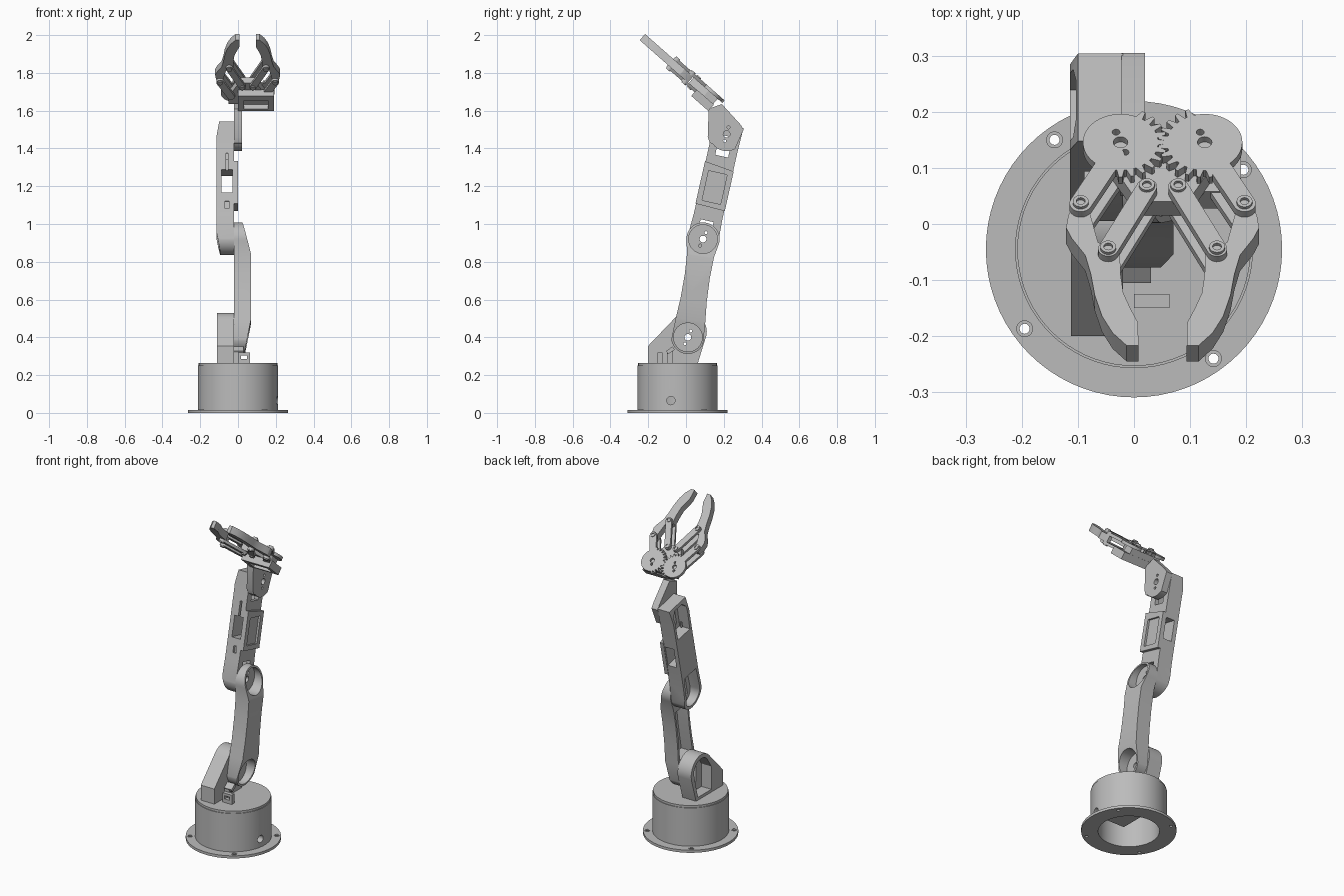
import bpy, bmesh
from math import sin, cos, pi, radians, atan2, hypot
from mathutils import Matrix, Vector

if "Cube" in bpy.data.objects:
    bpy.data.objects.remove(bpy.data.objects["Cube"])

grey = bpy.data.materials.new("plastic_grey")
grey.use_nodes = True
grey.diffuse_color = (0.5, 0.5, 0.5, 1)
grey.node_tree.nodes["Principled BSDF"].inputs["Base Color"].default_value = (0.5, 0.5, 0.5, 1)


def axes(a, b, c, origin=(0, 0, 0)):
    """Matrix from three column axes and an origin."""
    m = Matrix((a, b, c)).transposed().to_4x4()
    m.translation = origin
    return m


def arm_frame(y0, z0, y1, z1):
    """Frame in a side plane: across, along the arm, then x."""
    d = Vector((0, y1 - y0, z1 - z0))
    length = d.length
    d.normalize()
    return axes((0, d.z, -d.y), d, (1, 0, 0), (0, y0, z0)), length


def prism(name, pts, lo, hi, m=Matrix()):
    """Extrude a closed outline from lo to hi along the frame's third axis."""
    bm = bmesh.new()
    rings = [[bm.verts.new((p[0], p[1], h)) for p in pts] for h in (lo, hi)]
    n = len(pts)
    bm.faces.new(rings[0][::-1])
    bm.faces.new(rings[1])
    for i in range(n):
        j = (i + 1) % n
        bm.faces.new((rings[0][i], rings[0][j], rings[1][j], rings[1][i]))
    bmesh.ops.recalc_face_normals(bm, faces=bm.faces)
    me = bpy.data.meshes.new(name)
    bm.to_mesh(me)
    bm.free()
    me.transform(m)
    me.materials.append(grey)
    ob = bpy.data.objects.new(name, me)
    bpy.context.collection.objects.link(ob)
    return ob


def arc(cx, cy, r, a0, a1, n=16):
    return [(cx + r * cos(radians(a0 + (a1 - a0) * i / n)),
             cy + r * sin(radians(a0 + (a1 - a0) * i / n))) for i in range(n + 1)]


def circle(cx, cy, r, n=32):
    return arc(cx, cy, r, 0, 360, n)[:-1]


def rect(x0, x1, y0, y1):
    return [(x0, y0), (x1, y0), (x1, y1), (x0, y1)]


def capsule(x0, y0, x1, y1, r):
    a = atan2(y1 - y0, x1 - x0) * 180 / pi
    return arc(x1, y1, r, a - 90, a + 90, 12) + arc(x0, y0, r, a + 90, a + 270, 12)


def cut(ob, *cutters):
    """Subtract the cutters and discard them."""
    for c in cutters:
        mod = ob.modifiers.new("cut", "BOOLEAN")
        mod.object, mod.solver = c, "EXACT"
    dg = bpy.context.evaluated_depsgraph_get()
    me = bpy.data.meshes.new_from_object(ob.evaluated_get(dg))
    ob.modifiers.clear()
    ob.data = me
    for c in cutters:
        bpy.data.objects.remove(c)
    return ob


def horn_holes(cx, cy, lo, hi, m):
    """Centre hole with two screw holes."""
    return [prism("hole", circle(cx + dx, cy + dy, r, 16), lo, hi, m)
            for dx, dy, r in ((0, 0, .018), (.01, .036, .008), (-.01, -.036, .008))]


TURN = Matrix(((0, 0, 1, 0), (1, 0, 0, 0), (0, 1, 0, 0), (0, 0, 0, 1)))
SIDE = axes((0, 1, 0), (0, 0, 1), (1, 0, 0))

# Base drum with flange, hollow below
CY = -.045
flange = prism("base_flange", circle(0, CY, .264, 72), 0, .016)
cut(flange, prism("bore", circle(0, CY, .17, 64), -.1, .1),
    *[prism("hole", circle(.241 * cos(radians(a)), CY + .241 * sin(radians(a)), .009, 16), -.1, .1)
      for a in (36, 126, 216, 306)])
for a in (36, 126, 216, 306):
    x, y = .241 * cos(radians(a)), CY + .241 * sin(radians(a))
    cut(prism("flange_washer", circle(x, y, .015, 20), .01, .019),
        prism("hole", circle(x, y, .009, 16), -.1, .1))
drum = prism("base_drum", circle(0, CY, .212, 72), .01, .25)
cut(drum, prism("bore", circle(0, CY, .17, 64), -.1, .225),
    prism("cable_hole", circle(-.08, .065, .022), .1, .4, SIDE))
prism("turntable", circle(0, CY, .208, 72), .249, .263)
prism("base_servo", rect(-.06, .06, -.16, .02), .1, .24)

# Shoulder bracket, a shell open on one side
outer = [(.06, .255), (.108, .41)] + arc(.01, .43, .1, 0, 140) + [(-.2, .355), (-.2, .255)]
inner = [(.045, .28), (.08, .42)] + arc(.01, .43, .075, 0, 135) + [(-.085, .42), (-.085, .28)]
shoulder = prism("shoulder_bracket", outer, -.112, -.02, SIDE)
cut(shoulder, prism("pocket", inner, -.2, -.045, SIDE),
    prism("servo_hole", rect(-.03, .045, .33, .46), -.2, .1, SIDE))

# Cable clips on the turntable
clip = prism("cable_clip", rect(0, .063, -.15, -.125), .255, .32)
cut(clip, prism("slot", [(-.2, .285), (-.1, .285), (-.1, .305), (-.2, .305)], .015, .048, SIDE))
prism("clip_block", [(-.095, .31), (-.06, .335), (-.072, .352), (-.105, .327)], -.02, .03, SIDE)
prism("clip_stem", rect(-.1, -.07, .255, .33), -.02, .01, SIDE)

# Lower arm: thick waist, thin round ends with recesses
LOW, L = arm_frame(.01, .40, .09, .92)
outline = (arc(0, 0, .088, 195, 345, 24) + [(.079, .09), (.07, .2), (.067, .33), (.072, .44)]
           + arc(0, L, .088, -15, 195, 30) + [(-.072, .44), (-.067, .33), (-.07, .2), (-.079, .09)])
lower = prism("lower_arm", outline, -.02, .07, LOW)
crown = [(-.2, .01), (-.09, .035), (.09, .07), (.43, .07), (.625, .02), (.8, 0), (.8, .2), (-.2, .2)]
cut(lower, prism("crown", crown, -.3, .3, LOW @ TURN),
    prism("pocket", circle(0, 0, .076, 48), -.004, .2, LOW),
    prism("pocket", circle(0, L, .076, 48), -.004, .2, LOW),
    prism("channel", [(-.06, .1), (.06, .1), (.054, .27), (.058, .42), (-.058, .42), (-.054, .27)],
          -.1, .056, LOW),
    *horn_holes(0, 0, -.1, .1, LOW), *horn_holes(0, L, -.1, .1, LOW))

# Upper arm: two servo bays and a pierced middle block
UP, U = arm_frame(.09, .92, .215, 1.476)
outline = arc(0, 0, .085, 190, 350, 24) + [(.077, .12), (.077, .5), (.08, .62), (-.08, .62),
                                           (-.077, .5), (-.077, .12)]
upper = prism("upper_arm", outline, -.114, -.02, UP)
bevel = [(-.2, -.08), (-.1, -.09), (.02, -.114), (.54, -.114), (.63, -.098), (.7, -.08), (.7, -.2), (-.2, -.2)]
cut(upper, prism("bevel", bevel, -.3, .3, UP @ TURN),
    prism("bay", arc(0, 0, .066, 180, 360) + [(.058, .15), (-.058, .15)], -.2, -.045, UP),
    prism("bay", [(-.058, .42), (.058, .42), (.062, .57), (.035, .6), (-.035, .6), (-.062, .57)],
          -.2, -.045, UP),
    prism("servo_hole", rect(-.035, .035, -.03, .1), -.2, .1, UP),
    prism("servo_hole", rect(-.035, .035, .45, .56), -.2, .1, UP),
    prism("window", [(.235, -.088), (.36, -.088), (.36, -.03), (.235, -.03)], -.3, .3, UP @ TURN),
    prism("slot", [(.35, -.064), (.45, -.064), (.45, -.052), (.35, -.052)], -.3, -.05, UP @ TURN),
    prism("slot", [(.15, -.068), (.19, -.068), (.19, -.048), (.15, -.048)], -.3, -.06, UP @ TURN))
collar = prism("upper_arm_collar", [(-.08, .175), (.08, .17), (.08, .385), (-.08, .405)], -.024, 0, UP)
cut(collar, prism("collar_channel", rect(-.05, .05, .2, .36), -.012, .1, UP))

# Wrist
wrist = prism("wrist", [(.12, 1.61), (.115, 1.46), (.125, 1.43)] + arc(.215, 1.476, .09, 215, 300)
              + [(.305, 1.5), (.29, 1.525), (.19, 1.635)], -.022, .02, SIDE)
cut(wrist, *horn_holes(.215, 1.476, -.1, .1, SIDE))

# Gripper frame: x, along the fingers, then downward from the middle plane
GRIP = axes((1, 0, 0), (0, -.75, .661), (0, -.661, -.75), (.051, .122, 1.679))
body = [(-.1, -.045), (.1, -.045), (.1, .02), (.045, .125), (-.045, .125), (-.1, .02)]
prism("gripper_body", body, -.018, .02, GRIP)
box = prism("gripper_servo_box", rect(-.05, .14, -.05, .07), .018, .063, GRIP)
cut(box, prism("opening", rect(-.02, .108, -.035, .035), .03, .2, GRIP))


def gear_outline(s):
    """Disc with teeth on the side that meets its partner."""
    pts, step = [], 15
    for i in range(24):
        a = i * step + (step / 2 if s > 0 else 0)
        a = (a + 180) % 360 - 180
        toothed = -75 < a < 110
        for da, r in ((-5.5, .067), (-2.2, .083), (2.2, .083), (5.5, .067)):
            t = radians(a + da)
            q = r if toothed else .067
            pts.append((s * (.075 - q * cos(t)), q * sin(t)))
    return pts


for s, side in ((-1, "right"), (1, "left")):
    gear = prism(side + "_gear", gear_outline(s), -.036, -.018, GRIP)
    cut(gear, *[prism("hole", circle(s * .075 + dx, dy, r, 16), -.1, -.022, GRIP)
                for dx, dy, r in ((0, 0, .013), (.008, .024, .007), (-.008, -.024, .007))])
    # Outer and inner links above and below the finger
    for lo, hi, level in ((-.036, -.018, "upper"), (.02, .036, "lower")):
        prism(f"{side}_{level}_outer_link", capsule(s * .088, .03, s * .146, .145, .02), lo, hi, GRIP)
        prism(f"{side}_{level}_inner_link", capsule(s * .028, .105, s * .097, .253, .018), lo, hi, GRIP)
    for x, u in ((.146, .145), (.097, .253), (.028, .105)):
        pin = prism(side + "_pin", circle(s * x, u, .014, 24), -.042, .042, GRIP)
        cut(pin, prism("hole", circle(s * x, u, .008, 16), -.1, -.034, GRIP))
    # Curved finger
    shape = [(.135, .13), (.155, .13), (.168, .16), (.172, .19), (.162, .215), (.138, .255),
             (.128, .3), (.121, .35), (.108, .4), (.089, .44), (.064, .47), (.043, .47),
             (.044, .415), (.058, .38), (.07, .345), (.075, .3), (.076, .25), (.09, .235), (.115, .225)]
    prism(side + "_finger", [(s * x, u) for x, u in shape], -.021, .022, GRIP)

# Smooth curved walls, keep edges crisp
bpy.ops.object.select_all(action="DESELECT")
for ob in bpy.context.collection.objects:
    if ob.type == "MESH":
        ob.select_set(True)
        bpy.context.view_layer.objects.active = ob
bpy.ops.object.shade_smooth_by_angle(angle=radians(25))
